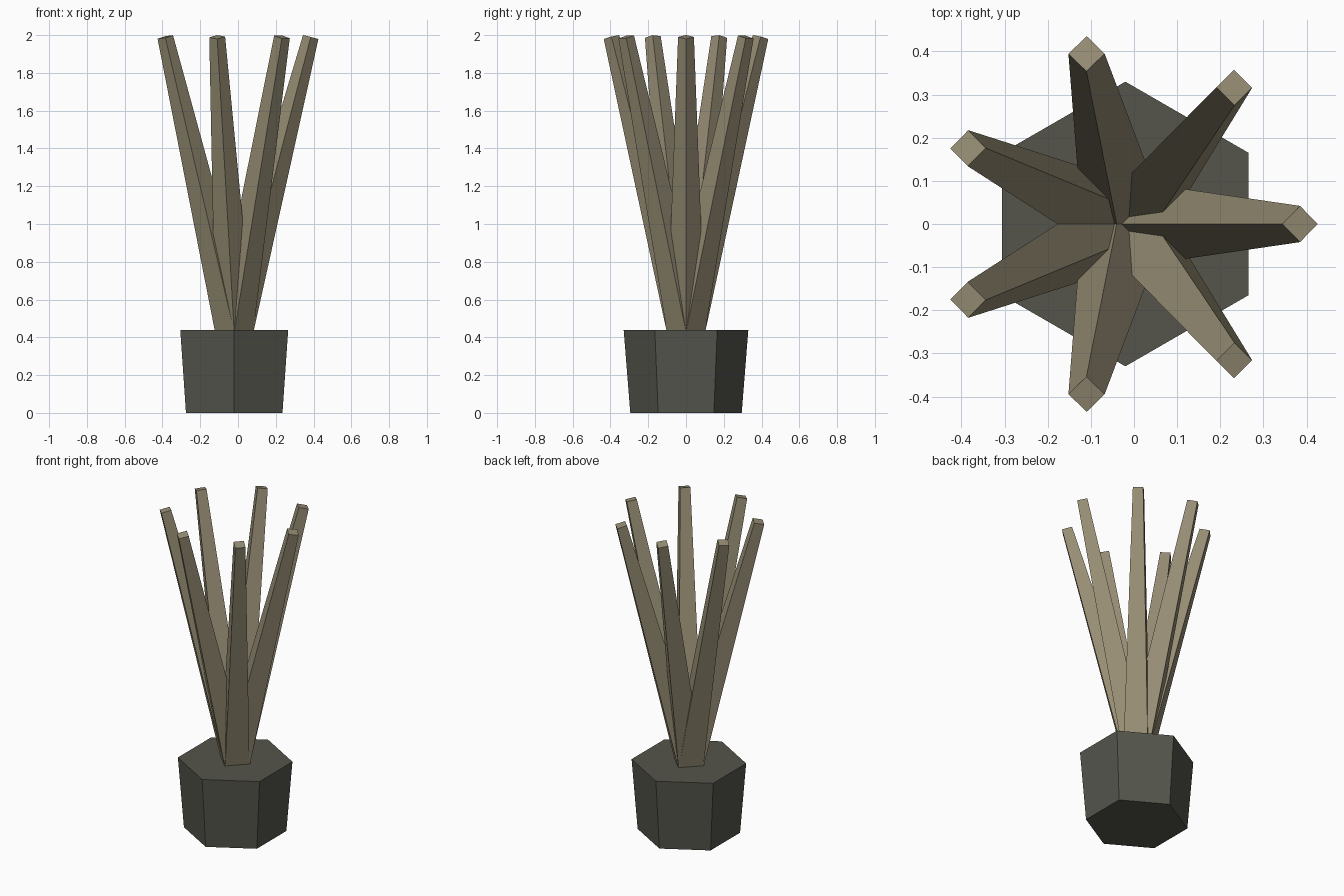
import bpy, math
from mathutils import Vector

if "Cube" in bpy.data.objects:
    bpy.data.objects.remove(bpy.data.objects["Cube"])

CX = -0.02        # pot axis, offset because the reeds spread unevenly in x
POT_H = 0.44
REEDS = 7


def material(name, rgb):
    m = bpy.data.materials.new(name)
    m.diffuse_color = (*rgb, 1)
    m.use_nodes = True
    m.node_tree.nodes["Principled BSDF"].inputs["Base Color"].default_value = m.diffuse_color
    return m


def tapered(name, sides, r_low, r_high, start, end, mat):
    """Flat-shaded tapered prism running from start to end, corners on +-y."""
    axis = Vector(end) - Vector(start)
    bpy.ops.mesh.primitive_cone_add(vertices=sides, radius1=r_low, radius2=r_high,
                                    depth=axis.length)
    ob = bpy.context.object
    ob.name = name
    ob.location = (Vector(start) + Vector(end)) / 2
    ob.rotation_mode = 'QUATERNION'
    ob.rotation_quaternion = Vector((0, 0, 1)).rotation_difference(axis)
    ob.data.materials.append(mat)
    return ob


pot_mat = material("dark grey pot", (0.089, 0.091, 0.072))
reed_mat = material("dry tan reed", (0.305, 0.266, 0.174))

# Hexagonal pot, wider at the top
tapered("pot", 6, 0.295, 0.33, (CX, 0, 0), (CX, 0, POT_H), pot_mat)

# Ring of square reeds fanning out from the middle of the pot
for i in range(REEDS):
    a = 2 * math.pi * i / REEDS
    tip = (CX + 0.405 * math.cos(a), 0.405 * math.sin(a), 1.99)
    tapered(f"reed_{i + 1}", 4, 0.101, 0.042, (CX, 0, POT_H - 0.005), tip, reed_mat)
